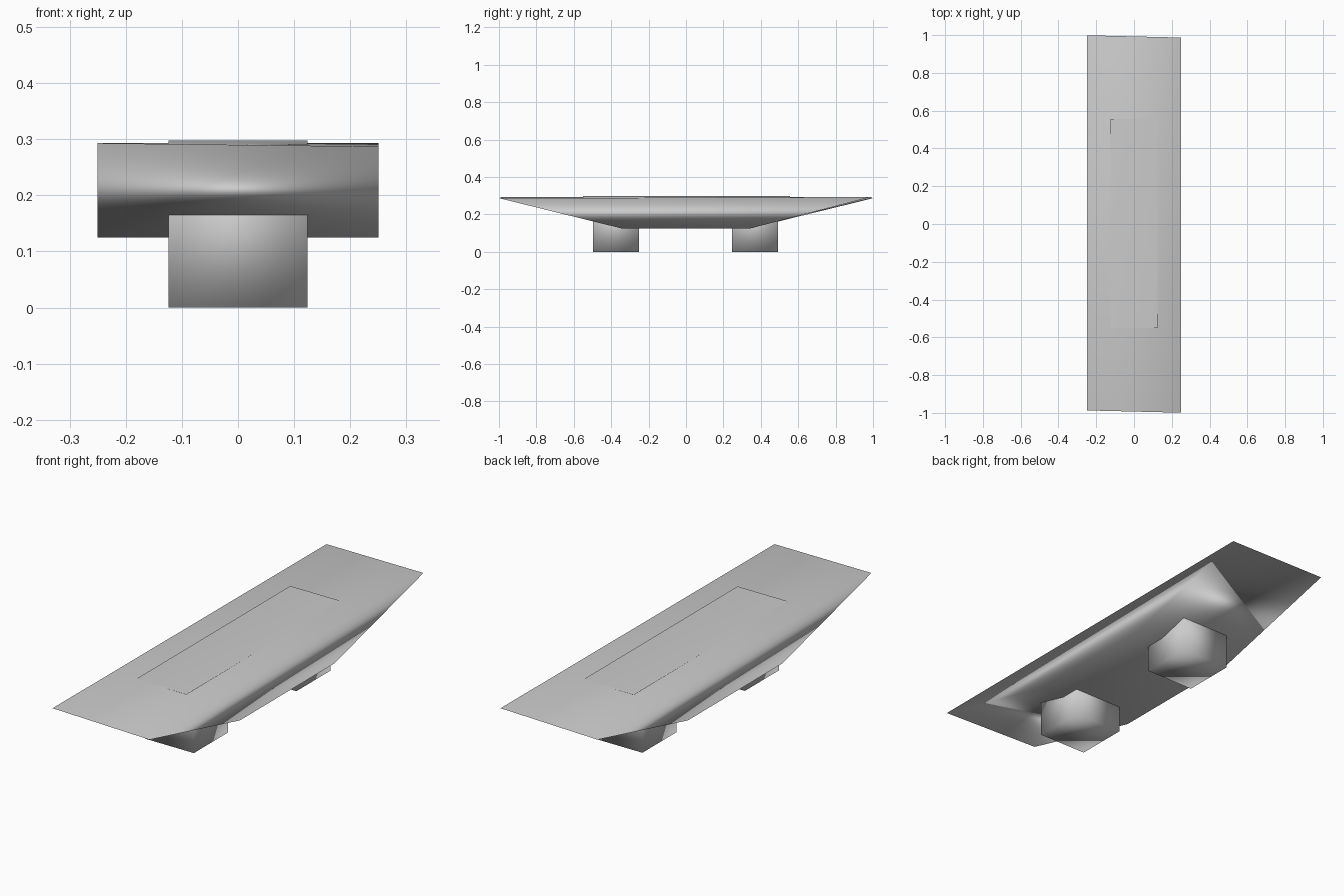
import bpy, bmesh
from mathutils import Vector

cube = bpy.data.objects.get("Cube")
if cube:
    bpy.data.objects.remove(cube, do_unlink=True)

# One plain grey for everything
grey = bpy.data.materials.new("light_grey")
colour = (0.6, 0.6, 0.6, 1.0)
grey.diffuse_color = colour
grey.use_nodes = True
bsdf = next(n for n in grey.node_tree.nodes if n.type == 'BSDF_PRINCIPLED')
bsdf.inputs["Base Color"].default_value = colour


def block(name, lo, hi, reshape=None):
    """Six-sided smooth-shaded block between two corners, optionally reshaped."""
    lo, hi = Vector(lo), Vector(hi)
    bm = bmesh.new()
    bmesh.ops.create_cube(bm, size=1)
    for v in bm.verts:
        v.co = Vector([l + (c + 0.5) * (h - l) for l, h, c in zip(lo, hi, v.co)])
        if reshape:
            v.co = reshape(v.co)
    for f in bm.faces:
        f.smooth = True
    mesh = bpy.data.meshes.new(name)
    bm.to_mesh(mesh)
    bm.free()
    mesh.materials.append(grey)
    obj = bpy.data.objects.new(name, mesh)
    bpy.context.collection.objects.link(obj)
    # Large faces dominate the soft shading across the edges
    mod = obj.modifiers.new("area_normals", 'WEIGHTED_NORMAL')
    mod.mode = 'FACE_AREA'
    mod.weight = 50
    return obj


def deck_shape(co):
    """Short flat keel below, slightly skewed and twisted rim above."""
    sx = 1 if co.x > 0 else -1
    sy = 1 if co.y > 0 else -1
    if co.z < 0.2:
        return Vector((co.x, sy * 0.343, co.z))
    return Vector((co.x, sy * (0.993 - 0.006 * sx * sy), 0.290 + 0.003 * sx * sy))


# Deck with raked ends
block("deck", (-0.25, -1, 0.125), (0.25, 1, 0.29), deck_shape)

# Thin raised panel on top
block("top_panel", (-0.124, -0.551, 0.284), (0.124, 0.556, 0.298))

# Square feet under the two ends
block("front_foot", (-0.124, -0.497, 0), (0.124, -0.25, 0.25))
block("back_foot", (-0.124, 0.246, 0), (0.124, 0.493, 0.25))
